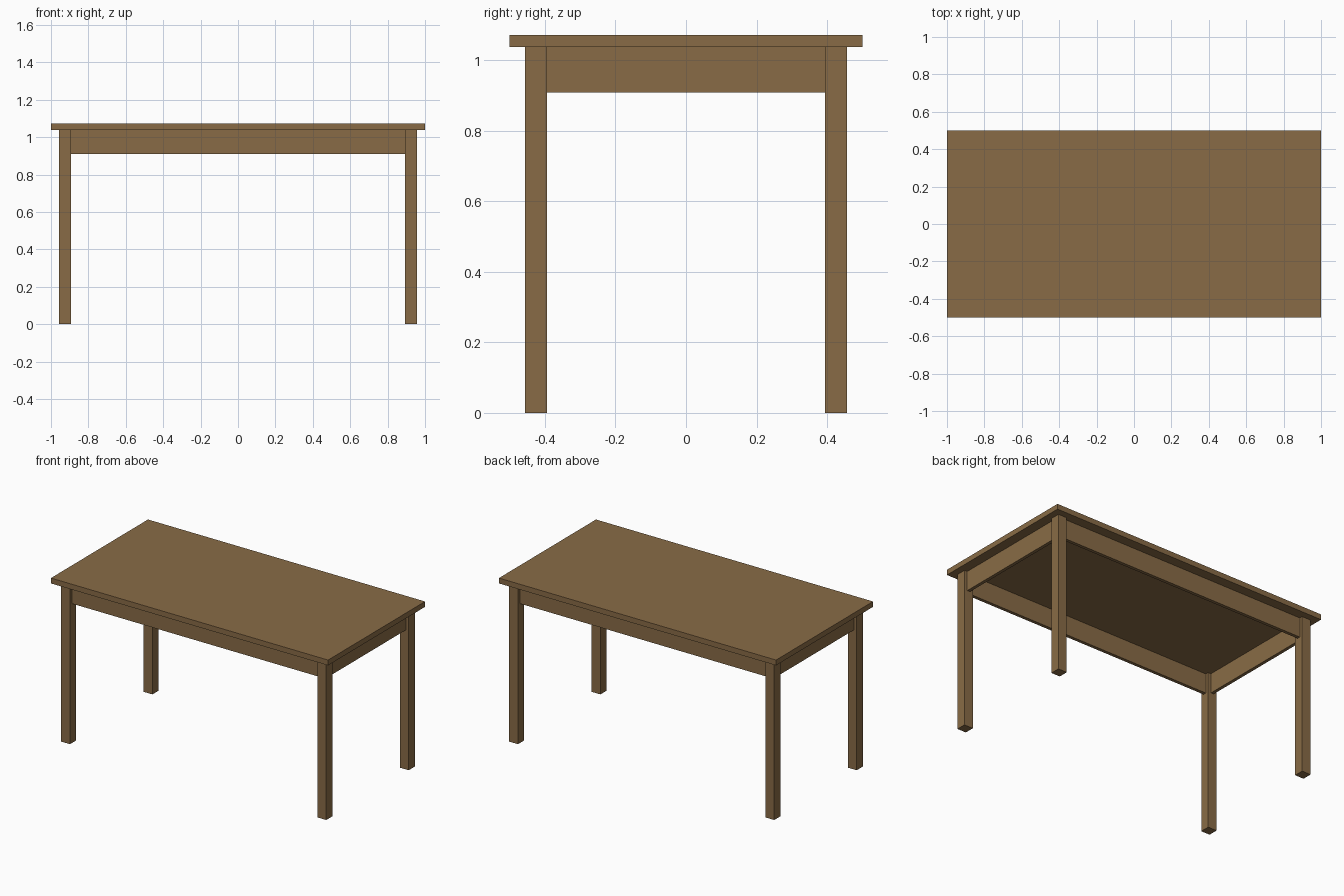
import bpy

if "Cube" in bpy.data.objects:
    bpy.data.objects.remove(bpy.data.objects["Cube"])

wood = bpy.data.materials.new("brown wood")
wood.diffuse_color = (0.25, 0.148, 0.061, 1)
wood.use_nodes = True
wood.node_tree.nodes["Principled BSDF"].inputs["Base Color"].default_value = wood.diffuse_color


def box(name, center, size):
    bpy.ops.mesh.primitive_cube_add(size=1, location=center)
    ob = bpy.context.object
    ob.name = name
    ob.scale = size
    bpy.ops.object.transform_apply(location=False, rotation=False, scale=True)
    ob.data.materials.append(wood)
    return ob


TOP, UNDER, APRON_LOW = 1.072, 1.037, 0.909
LEG, LX, LY = 0.063, 0.925, 0.425   # leg width and leg centre offsets
THICK = 0.021                       # apron board thickness

# Tabletop
box("tabletop", (0, 0, (TOP + UNDER) / 2), (2, 1, TOP - UNDER))

# Four square legs
for sx, side in ((-1, "left"), (1, "right")):
    for sy, end in ((-1, "front"), (1, "back")):
        box(f"{end}_{side}_leg", (sx * LX, sy * LY, UNDER / 2), (LEG, LEG, UNDER))

# Apron boards, centred between the legs
az, ah = (UNDER + APRON_LOW) / 2, UNDER - APRON_LOW
for s, end, side in ((-1, "front", "left"), (1, "back", "right")):
    box(f"{end}_apron", (0, s * LY, az), (2 * LX - LEG, THICK, ah))
    box(f"{side}_apron", (s * LX, 0, az), (THICK, 2 * LY - LEG, ah))
